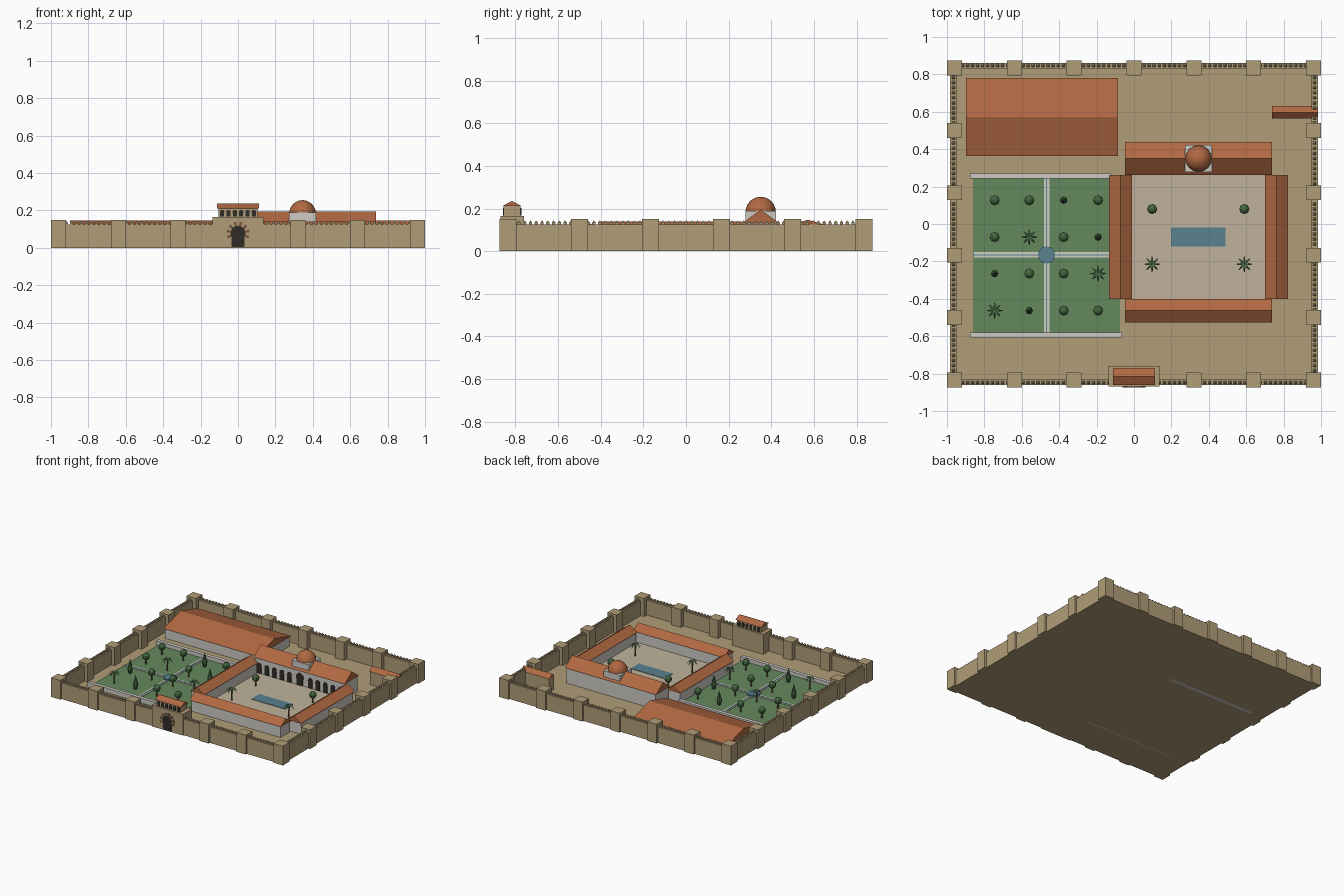
import bpy, bmesh
from math import sin, cos, pi, radians
from mathutils import Matrix, Vector

if "Cube" in bpy.data.objects:
    bpy.data.objects.remove(bpy.data.objects["Cube"])

COL = dict(stone=(.44, .34, .19), roof=(.44, .14, .055), plaster=(.62, .60, .56),
           lawn=(.13, .25, .11), water=(.1, .22, .28), court=(.53, .45, .33),
           dark=(.03, .025, .02), leaf=(.06, .14, .055), trunk=(.2, .12, .06),
           brick=(.2, .09, .05), path=(.65, .62, .56))
MATS = {}
for key, rgb in COL.items():
    MATS[key] = bpy.data.materials.new(key)
    MATS[key].diffuse_color = (*rgb, 1)


def finish(name, bm, mat):
    bmesh.ops.recalc_face_normals(bm, faces=bm.faces)
    me = bpy.data.meshes.new(name)
    bm.to_mesh(me)
    bm.free()
    me.materials.append(MATS[mat])
    ob = bpy.data.objects.new(name, me)
    bpy.context.collection.objects.link(ob)
    return ob


def add_box(bm, x0, x1, y0, y1, z0, z1):
    m = Matrix.Translation(((x0 + x1) / 2, (y0 + y1) / 2, (z0 + z1) / 2))
    bmesh.ops.create_cube(bm, size=1, matrix=m @ Matrix.Diagonal((x1 - x0, y1 - y0, z1 - z0, 1)))


def box(name, mat, *dims):
    bm = bmesh.new()
    add_box(bm, *dims)
    return finish(name, bm, mat)


def add_cone(bm, x, y, z0, z1, r0, r1, seg=8, turn=0):
    m = Matrix.Translation((x, y, (z0 + z1) / 2)) @ Matrix.Rotation(turn, 4, 'Z')
    bmesh.ops.create_cone(bm, cap_ends=True, segments=seg, radius1=r0, radius2=r1,
                          depth=z1 - z0, matrix=m)


def add_prism(bm, pts, offset):
    """Closed polygon of 3D points swept along offset."""
    f = bm.faces.new([bm.verts.new(p) for p in pts])
    new = bmesh.ops.extrude_face_region(bm, geom=[f])["geom"]
    bmesh.ops.translate(bm, verts=[v for v in new if isinstance(v, bmesh.types.BMVert)],
                        vec=Vector(offset))
    bm.faces.ensure_lookup_table()
    if f.is_valid is False:
        return


def roof(name, x0, x1, y0, y1, z0, z1, axis='x'):
    bm = bmesh.new()
    if axis == 'x':
        pts = [(x0, y0, z0), (x0, y1, z0), (x0, (y0 + y1) / 2, z1)]
        add_prism(bm, pts, (x1 - x0, 0, 0))
    else:
        pts = [(x0, y0, z0), (x1, y0, z0), ((x0 + x1) / 2, y0, z1)]
        add_prism(bm, pts, (0, y1 - y0, 0))
    return finish(name, bm, 'roof')


def wing(name, x0, x1, y0, y1, eave, ridge, axis='x', mat='plaster', inset=.008):
    box(name + "_walls", mat, x0 + inset, x1 - inset, y0 + inset, y1 - inset, .005, eave)
    roof(name + "_roof", x0, x1, y0, y1, eave, ridge, axis)


def add_arch(bm, x, y, z0, zc, half, r, depth=.006):
    """Arched opening panel; a radius above half gives a horseshoe shape."""
    a0 = -((r * r - half * half) ** .5) / r
    start = -pi / 2 if a0 < -1 else -abs(a0)
    n = 12
    pts = [(x + half, y, z0)]
    for i in range(n + 1):
        a = start + (pi - 2 * start) * i / n
        pts.append((x + r * cos(a), y, zc + r * sin(a)))
    pts.append((x - half, y, z0))
    add_prism(bm, pts, (0, depth, 0))


# ground and perimeter walls
box("ground", 'stone', -.97, .97, -.85, .85, 0, .01)
bm = bmesh.new()
for s in (-1, 1):
    add_box(bm, -.96, .96, min(s * .828, s * .862), max(s * .828, s * .862), 0, .126)
    add_box(bm, min(s * .948, s * .985), max(s * .948, s * .985), -.84, .84, 0, .126)
finish("perimeter_wall", bm, 'stone')

# pointed battlements
bm = bmesh.new()


def merlon(x, y):
    add_box(bm, x - .008, x + .008, y - .008, y + .008, .126, .134)
    add_cone(bm, x, y, .134, .144, .0113, .001, 4, pi / 4)


for s in (-1, 1):
    for i in range(69):
        merlon(-.918 + i * .027, s * .847)
    for i in range(59):
        merlon(s * .966, -.783 + i * .027)
finish("battlements", bm, 'stone')

# wall towers
bm = bmesh.new()
spots = [(i * .32, s * .835) for i in range(-3, 4) for s in (-1, 1) if (i, s) != (0, -1)]
spots += [(s * .96, y) for s in (-1, 1) for y in (-.5, -.167, .167, .5)]
for x, y in spots:
    add_box(bm, x - .04, x + .04, y - .04, y + .04, 0, .15)
finish("wall_towers", bm, 'stone')

# gatehouse with upper gallery
box("gatehouse", 'stone', -.135, .135, -.87, -.76, 0, .166)
box("gatehouse_gallery", 'stone', -.104, .104, -.855, -.775, .166, .213)
roof("gatehouse_roof", -.112, .112, -.862, -.77, .211, .236)
bm = bmesh.new()
for i in range(6):
    for y in (-.858, -.778):
        add_arch(bm, -.085 + i * .034, y, .168, .191, .011, .012)
finish("gallery_windows", bm, 'dark')
bm = bmesh.new()
add_arch(bm, 0, -.8735, .005, .078, .034, .04)
finish("gate_opening", bm, 'dark')
for k, mat in enumerate(('brick', 'stone')):
    bm = bmesh.new()
    for i in range(k, 15, 2):
        a, h = radians(-20 + 220 * i / 14), radians(7.5)
        r1 = .062 - .006 * k
        pts = [(r * cos(t), -.8745, .078 + r * sin(t))
               for r, t in ((.04, a - h), (r1, a - h), (r1, a + h), (.04, a + h))]
        add_prism(bm, pts, (0, .008, 0))
    finish("gate_voussoirs_" + mat, bm, mat)

# great hall and side building
wing("great_hall", -.898, -.086, .364, .78, .087, .147)
wing("wall_building", .738, .983, .563, .63, .115, .145, mat='stone', inset=.005)

# palace wings around the courtyard
wing("north_wing", -.048, .738, .262, .438, .13, .195)
wing("south_wing", -.048, .738, -.527, -.40, .097, .14)
wing("west_wing", -.134, -.011, -.40, .262, .097, .14, 'y')
wing("east_wing", .70, .824, -.40, .262, .097, .14, 'y')
box("courtyard_paving", 'court', -.02, .71, -.41, .28, .005, .014)
box("courtyard_pool", 'water', .198, .49, -.12, -.02, .01, .017)

# north arcade
bm = bmesh.new()
for i in range(1, 6):
    for s in (-1, 1):
        add_arch(bm, .345 + s * (.025 + i * .065), .266, .014, .072, .017, .02)
add_arch(bm, .345, .266, .014, .075, .027, .032)
finish("arcade_openings", bm, 'dark')

# dome on a square drum
box("dome_drum", 'plaster', .272, .418, .278, .422, .12, .188)
bm = bmesh.new()
bmesh.ops.create_uvsphere(bm, u_segments=16, v_segments=12, radius=.071,
                          matrix=Matrix.Translation((.345, .35, .184)))
bmesh.ops.bisect_plane(bm, geom=bm.verts[:] + bm.edges[:] + bm.faces[:],
                       plane_co=(0, 0, .186), plane_no=(0, 0, -1), clear_outer=True)
finish("dome", bm, 'roof')

# quartered garden
box("garden_lawn", 'lawn', -.86, -.075, -.58, .242, .005, .016)
box("garden_wall_north", 'plaster', -.877, -.12, .242, .27, 0, .045)
box("garden_wall_south", 'plaster', -.877, -.065, -.607, -.58, 0, .045)
bm = bmesh.new()
add_box(bm, -.482, -.453, -.58, .242, .01, .019)
add_box(bm, -.86, -.12, -.18, -.151, .01, .019)
finish("garden_paths", bm, 'path')
bm = bmesh.new()
add_box(bm, -.471, -.464, -.58, .242, .012, .021)
add_box(bm, -.86, -.12, -.169, -.162, .012, .021)
add_cone(bm, -.4675, -.1655, .012, .026, .047, .047, 12)
finish("garden_water", bm, 'water')

# planting: T round tree, C cypress, P palm
trunks, leaves = bmesh.new(), bmesh.new()


def tree(x, y):
    add_cone(trunks, x, y, .01, .06, .006, .005, 6)
    bmesh.ops.create_uvsphere(leaves, u_segments=8, v_segments=6, radius=.027,
                              matrix=Matrix.Translation((x, y, .077)))


def cypress(x, y):
    add_cone(trunks, x, y, .01, .03, .005, .005, 6)
    add_cone(leaves, x, y, .025, .055, .013, .02)
    add_cone(leaves, x, y, .055, .13, .02, .001)


def palm(x, y):
    add_cone(trunks, x, y, .01, .1, .006, .004, 6)
    for k in range(8):
        m = Matrix.Translation((x, y, .1)) @ Matrix.Rotation(k * pi / 4, 4, 'Z')
        rows = [[leaves.verts.new(m @ Vector((r, w, z))) for w in (-b, b)]
                for r, z, b in ((0, 0, .003), (.022, .008, .0055), (.042, -.012, .002))]
        for a, b in zip(rows, rows[1:]):
            leaves.faces.new((a[0], b[0], b[1], a[1]))


PLANT = dict(T=tree, C=cypress, P=palm)
for row, y in zip(("TTCT", "TPTC", "CTTP", "PCTT"), (.127, -.07, -.265, -.463)):
    for kind, x in zip(row, (-.745, -.56, -.376, -.192)):
        PLANT[kind](x, y)
for x in (.097, .59):
    tree(x, .08)
    palm(x, -.215)
finish("tree_trunks", trunks, 'trunk')
finish("foliage", leaves, 'leaf')

for m in bpy.data.materials:
    if m.users and not m.is_grease_pencil:
        m.use_nodes = True
        m.node_tree.nodes["Principled BSDF"].inputs["Base Color"].default_value = m.diffuse_color
